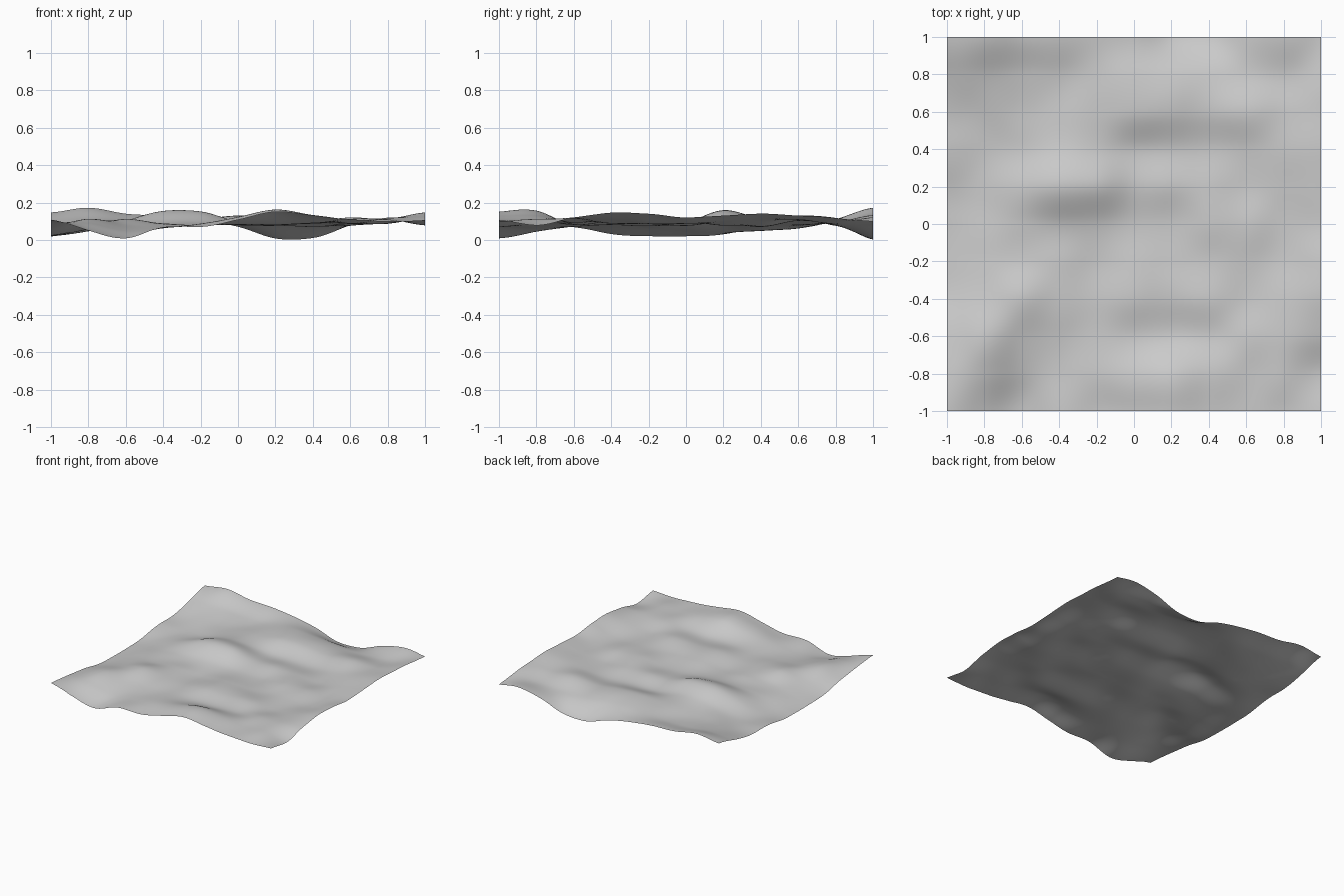
import bpy
import bmesh
from mathutils import Vector, noise

# Remove the default cube
default_cube = bpy.data.objects.get("Cube")
if default_cube:
    bpy.data.objects.remove(default_cube, do_unlink=True)

# Rolling height profiles in hundredths, one strip per line from back to front
PROFILES = [
    [15, 17, 14, 13, 11, 7, 1, 1, 8, 12, 10],
    [10, 11, 10, 9, 11, 12, 10, 8, 8, 9, 12],
    [6, 7, 8, 9, 11, 13, 12, 10, 12, 11, 13],
    [6, 5, 7, 11, 11, 8, 8, 7, 9, 11, 14],
    [3, 5, 10, 16, 15, 10, 10, 9, 8, 10, 13],
    [2, 5, 8, 9, 9, 8, 8, 10, 10, 9, 12],
    [2, 6, 8, 9, 7, 10, 9, 9, 9, 9, 14],
    [3, 8, 11, 9, 8, 11, 10, 11, 9, 11, 15],
    [7, 11, 8, 7, 8, 8, 8, 9, 11, 12, 12],
    [9, 9, 5, 6, 9, 12, 16, 13, 11, 11, 8],
    [11, 5, 1, 7, 7, 11, 15, 13, 11, 10, 11],
]
SPANS = len(PROFILES) - 1
SEGMENTS = 100


def spline(values, t):
    """Smooth curve through evenly spaced values, with t from zero to one."""
    t *= SPANS
    i = min(int(t), SPANS - 1)
    f = t - i
    a, b, c, d = (values[max(0, min(SPANS, i + k))] for k in (-1, 0, 1, 2))
    slope_in, slope_out = (c - a) / 2, (d - b) / 2
    bend = 3 * (c - b) - 2 * slope_in - slope_out
    twist = 2 * (b - c) + slope_in + slope_out
    return b + f * (slope_in + f * (bend + f * twist))


def ground_height(x, y):
    """Broad hills from the profiles, plus a faint ripple."""
    across, back_to_front = (1 + x) / 2, (1 - y) / 2
    hills = spline([spline(strip, across) for strip in PROFILES], back_to_front)
    ripple = noise.noise(Vector((x * 5, y * 5, 0.5)))
    return max(0.0, hills / 100 + ripple * 0.006)


# Terrain sheet: a flat grid lifted to the hill heights
mesh = bpy.data.meshes.new("terrain_sheet")
bm = bmesh.new()
bmesh.ops.create_grid(bm, x_segments=SEGMENTS, y_segments=SEGMENTS, size=1)
for vert in bm.verts:
    vert.co.z = ground_height(vert.co.x, vert.co.y)
for face in bm.faces:
    face.smooth = True
bm.to_mesh(mesh)
bm.free()

terrain = bpy.data.objects.new("terrain_sheet", mesh)
bpy.context.collection.objects.link(terrain)

# Plain grey surface
grey = bpy.data.materials.new("plain_grey")
grey.use_nodes = True
colour = (0.6, 0.6, 0.6, 1)
grey.diffuse_color = colour
shader = grey.node_tree.nodes["Principled BSDF"]
shader.inputs["Base Color"].default_value = colour
mesh.materials.append(grey)
